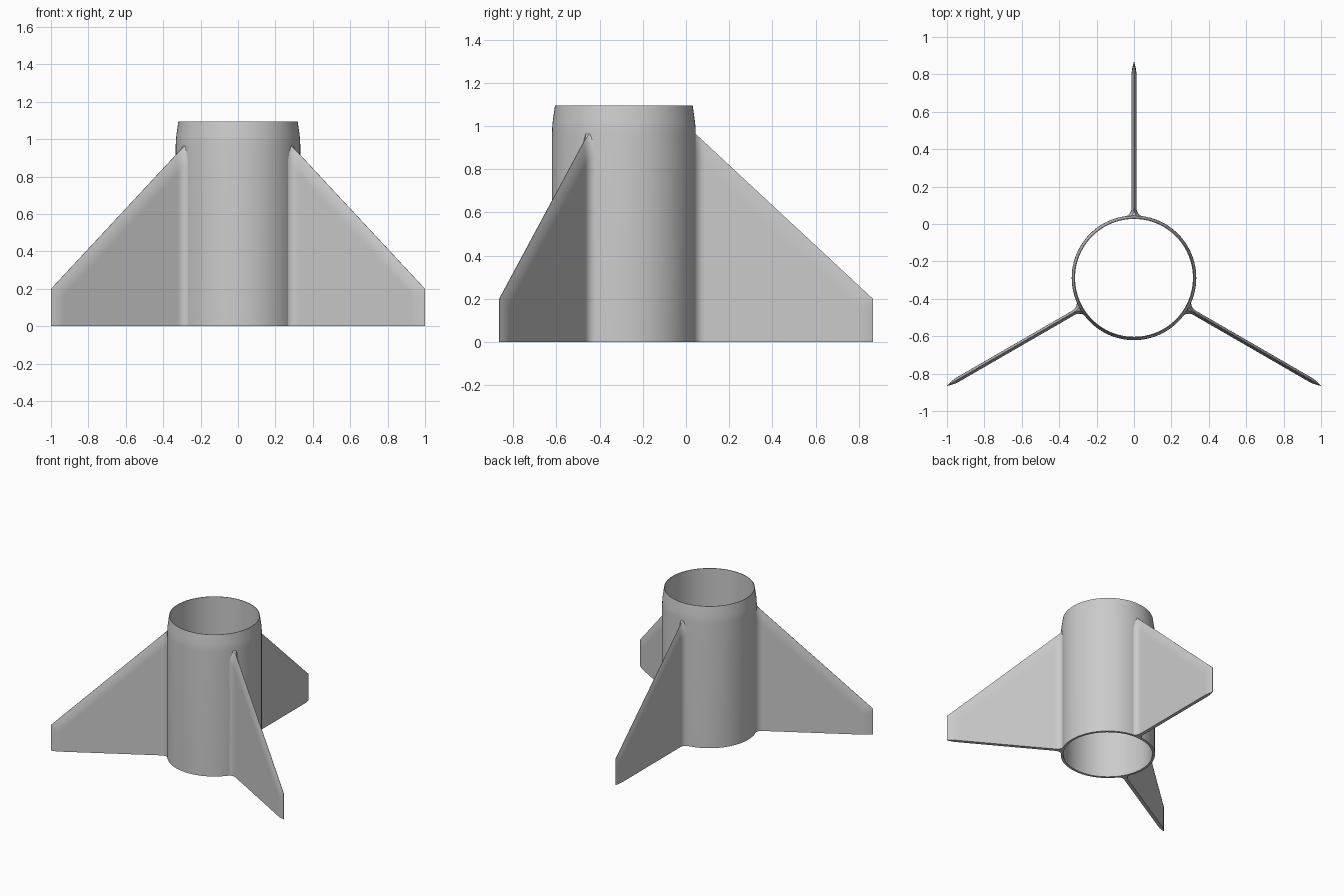
import bpy, bmesh, math
from mathutils import Matrix

if "Cube" in bpy.data.objects:
    bpy.data.objects.remove(bpy.data.objects["Cube"])

CENTER_Y = -0.288
TIP = 1.154          # fin tip distance from the tube axis
ROOT = 0.324         # fin root, buried in the tube wall
HALF = 0.013         # half thickness of a fin
FILLET = 0.05

grey = bpy.data.materials.new("plain grey")
grey.diffuse_color = (0.6, 0.6, 0.6, 1)
grey.use_nodes = True
grey.node_tree.nodes["Principled BSDF"].inputs["Base Color"].default_value = grey.diffuse_color


def make_object(name, bm, angle):
    bmesh.ops.recalc_face_normals(bm, faces=bm.faces)
    mesh = bpy.data.meshes.new(name)
    bm.to_mesh(mesh)
    bm.free()
    mesh.materials.append(grey)
    obj = bpy.data.objects.new(name, mesh)
    bpy.context.collection.objects.link(obj)
    bpy.context.view_layer.objects.active = obj
    obj.select_set(True)
    bpy.ops.object.shade_smooth_by_angle(angle=math.radians(angle))
    obj.select_set(False)
    return obj


# Hollow tube with a tapered collar, lathed from a closed wall profile
def build_tube(segments=96):
    profile = [(0.333, 0), (0.333, 0.97), (0.332, 0.995), (0.329, 1.025),
               (0.319, 1.095), (0.315, 1.095), (0.315, 0)]
    bm = bmesh.new()
    rings = []
    for i in range(segments):
        a = 2 * math.pi * i / segments
        rings.append([bm.verts.new((r * math.cos(a), CENTER_Y + r * math.sin(a), z))
                      for r, z in profile])
    n = len(profile)
    for i in range(segments):
        a, b = rings[i], rings[(i + 1) % segments]
        for j in range(n):
            k = (j + 1) % n
            bm.faces.new((a[j], b[j], b[k], a[k]))
    make_object("tube", bm, 35)


# Fin outline and thickness rules
def top_z(r):
    return 0.2 + (TIP - r) * 0.93


def half_thickness(d):
    t = min(d / 0.065, 1)
    return 0.0012 + (HALF - 0.0012) * (1 - (1 - t) ** 1.7)


def fillet(r):
    gap = FILLET - (r - ROOT)
    return FILLET - math.sqrt(FILLET ** 2 - gap ** 2) if gap > 0 else 0


# Thin fin with a sharpened rim and a fillet where it meets the tube
def build_fin(name, angle):
    insets = [0, 0.015, 0.03, 0.048, 0.065, 0.075]
    flare = [0.45, 0.65, 0.8, 0.93, 1, 1]
    columns = [ROOT + FILLET * (1 - math.cos(math.pi / 2 * i / 7)) for i in range(8)]
    columns += [ROOT + FILLET + 0.01] + [TIP - d for d in reversed(insets)]
    bm = bmesh.new()
    sides = []
    for s in (1, -1):
        grid = []
        for r in columns:
            col = []
            for d, f in zip(insets + [None], flare + [1]):
                z = 0 if d is None else top_z(r) - d * 1.4
                rim = TIP - r if d is None else min(TIP - r, d)
                col.append(bm.verts.new((r, s * (half_thickness(rim) + f * fillet(r)), z)))
            grid.append(col)
        sides.append(grid)
    a, b = sides
    for g in sides:
        for i in range(len(g) - 1):
            for j in range(len(g[0]) - 1):
                bm.faces.new((g[i][j], g[i + 1][j], g[i + 1][j + 1], g[i][j + 1]))
    for i in range(len(a) - 1):                      # top rim and underside
        for j in (0, -1):
            bm.faces.new((a[i][j], a[i + 1][j], b[i + 1][j], b[i][j]))
    for j in range(len(a[0]) - 1):                   # root and tip
        for i in (0, -1):
            bm.faces.new((a[i][j], a[i][j + 1], b[i][j + 1], b[i][j]))
    bm.transform(Matrix.Translation((0, CENTER_Y, 0)) @ Matrix.Rotation(math.radians(angle), 4, 'Z'))
    make_object(name, bm, 35)


build_tube()
for name, angle in (("back_fin", 90), ("left_fin", 210), ("right_fin", 330)):
    build_fin(name, angle)
